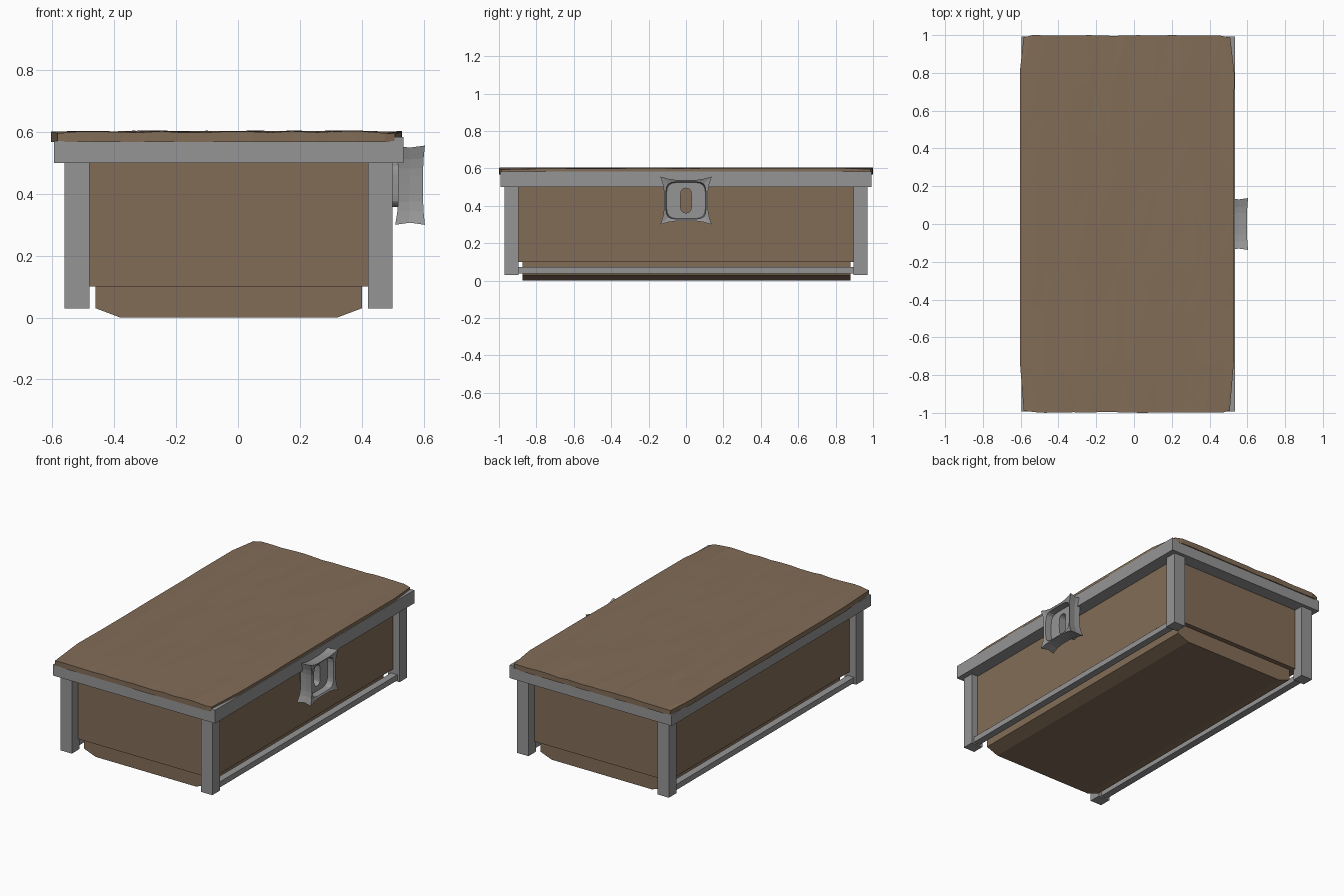
import bpy, bmesh, math, random

if "Cube" in bpy.data.objects:
    bpy.data.objects.remove(bpy.data.objects["Cube"])

random.seed(4)


def material(name, col):
    m = bpy.data.materials.new(name)
    m.diffuse_color = (*col, 1)
    m.use_nodes = True
    m.node_tree.nodes["Principled BSDF"].inputs["Base Color"].default_value = m.diffuse_color
    return m


WOOD = material("brown_wood", (0.225, 0.152, 0.095))
METAL = material("grey_metal", (0.30, 0.30, 0.30))


def finish(name, bm, mat):
    bmesh.ops.recalc_face_normals(bm, faces=bm.faces)
    me = bpy.data.meshes.new(name)
    bm.to_mesh(me)
    bm.free()
    me.materials.append(mat)
    ob = bpy.data.objects.new(name, me)
    bpy.context.collection.objects.link(ob)
    return ob


def box(name, x0, x1, y0, y1, z0, z1, mat):
    bm = bmesh.new()
    bmesh.ops.create_cube(bm, size=1)
    for v in bm.verts:
        v.co = (x1 if v.co.x > 0 else x0, y1 if v.co.y > 0 else y0, z1 if v.co.z > 0 else z0)
    return finish(name, bm, mat)


CX = -0.03  # the chest body sits left of the origin because of the latch

# wooden body
box("chest_body", CX - 0.485, CX + 0.485, -0.91, 0.91, 0.1, 0.57, WOOD)

# chamfered bottom tray
bm = bmesh.new()
prof = [(-0.43, 0.1), (-0.43, 0.03), (-0.35, 0), (0.35, 0), (0.43, 0.03), (0.43, 0.1)]
f = bm.faces.new([bm.verts.new((CX + x, -0.875, z)) for x, z in prof])
ext = bmesh.ops.extrude_face_region(bm, geom=[f])
for v in ext["geom"]:
    if isinstance(v, bmesh.types.BMVert):
        v.co.y = 0.88
finish("bottom_tray", bm, WOOD)

# corner posts and lower side rails
for sx, side in ((-1, "left"), (1, "right")):
    a, b = sorted((CX + sx * 0.45, CX + sx * 0.53))
    for sy, end in ((-1, "front"), (1, "back")):
        c, d = sorted((sy * 0.895, sy * 0.97))
        box(f"{end}_{side}_post", a, b, c, d, 0.03, 0.5, METAL)
    a, b = sorted((CX + sx * 0.47, CX + sx * 0.515))
    box(f"{side}_lower_rail", a, b, -0.9, 0.9, 0.038, 0.073, METAL)

# metal rim under the lid
X0, X1, Y = -0.595, 0.535, 0.992
box("front_rim", X0, X1, -Y, -0.9, 0.5, 0.57, METAL)
box("back_rim", X0, X1, 0.9, Y, 0.5, 0.57, METAL)
box("left_rim", X0, X0 + 0.1, -0.9, 0.9, 0.5, 0.57, METAL)
box("right_rim", X1 - 0.1, X1, -0.9, 0.9, 0.5, 0.57, METAL)
box("right_rim_lip", X1 - 0.03, X1, -Y, Y, 0.57, 0.583, METAL)

# rough-hewn lid: grid with worn edges and long grain
bm = bmesh.new()
bmesh.ops.create_grid(bm, x_segments=16, y_segments=8, size=1)
grain = {}
for v in bm.verts:
    u, w = v.co.x, v.co.y
    edge = max(abs(u), abs(w)) > 0.99
    corner = abs(u) > 0.99 and abs(w) > 0.99
    g = grain.setdefault(round(u, 3), random.uniform(0, 0.003))
    x = -0.037 + 0.568 * u
    y = w
    if abs(u) < 0.99:
        x += random.uniform(-0.02, 0.02)
    if abs(w) < 0.99:
        y += random.uniform(-0.06, 0.06)
    z = 0.605 - g - random.uniform(0, 0.002)
    if edge:
        x -= math.copysign(random.uniform(0, 0.004), u) if abs(u) > 0.99 else 0
        y -= math.copysign(random.uniform(0, 0.004), w) if abs(w) > 0.99 else 0
        z -= random.uniform(0, 0.005)
    if corner:
        x -= math.copysign(0.02, u)
        y -= math.copysign(0.01, w)
        z -= 0.008
    v.co = (x, y, z)
rim = [e for e in bm.edges if e.is_boundary]
ext = bmesh.ops.extrude_edge_only(bm, edges=rim)
low = [e for e in ext["geom"] if isinstance(e, bmesh.types.BMEdge)]
for v in ext["geom"]:
    if isinstance(v, bmesh.types.BMVert):
        v.co.z = 0.568
bmesh.ops.contextual_create(bm, geom=low)
bmesh.ops.triangulate(bm, faces=[f for f in bm.faces if len(f.verts) == 4])
finish("lid", bm, WOOD)

# latch: flared square ring, recessed plate and slot, made from closed loops
CZ, N = 0.428, 8
square = []
for k in range(4):
    for i in range(N):
        p, q = -1 + 2 * i / N, -1
        for _ in range(k):
            p, q = -q, p
        square.append((p, q))


def pinched(x, half, flare, xflare=0):
    out = []
    for p, q in square:
        t = min(abs(p), abs(q)) ** 4
        s = half + flare * t
        out.append((x + xflare * t, p * s * 1.04, CZ + q * s * 0.97))
    return out


def slot(x, r):
    out = []
    for p, q in square:
        a = math.atan2(q, p)
        straight = 0.036 * max(-1, min(1, 3 * math.sin(a)))
        out.append((x, r * math.cos(a), CZ + straight + r * math.sin(a)))
    return out


loops = [
    pinched(0.518, 0.113, 0.019, -0.01),
    pinched(0.555, 0.109, 0.016),
    pinched(0.598, 0.113, 0.019, 0.006),
    pinched(0.592, 0.103, -0.012),
    pinched(0.552, 0.100, -0.014),
    slot(0.552, 0.030),
    slot(0.450, 0.030),
    slot(0.450, 0.034),
    slot(0.522, 0.034),
]
bm = bmesh.new()
rings = [[bm.verts.new(c) for c in lp] for lp in loops]
n = len(square)
for r in range(len(rings)):
    A, B = rings[r], rings[(r + 1) % len(rings)]
    for i in range(n):
        j = (i + 1) % n
        bm.faces.new((A[i], A[j], B[j], B[i]))
finish("latch", bm, METAL)
